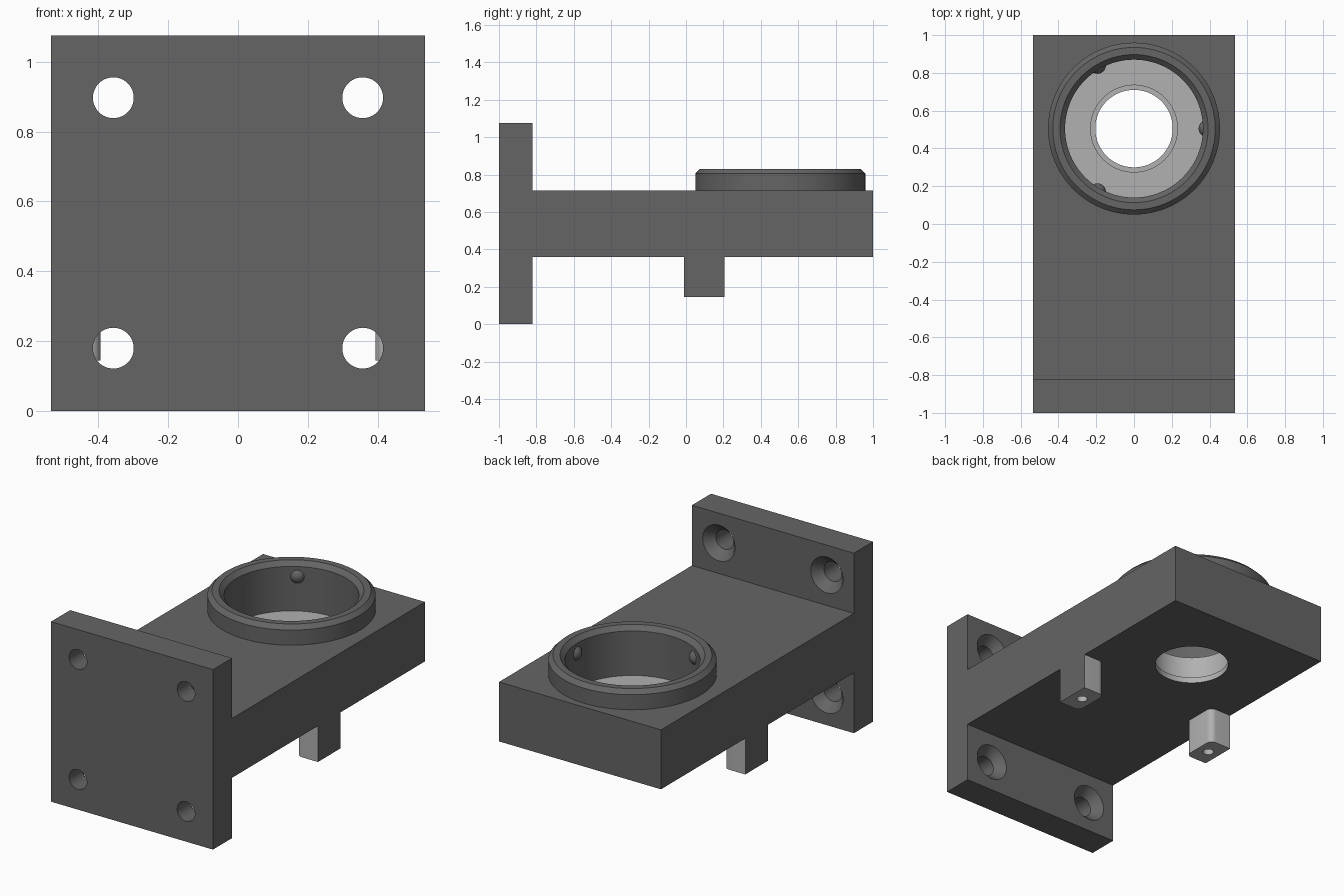
import bpy, bmesh, math
from mathutils import Matrix, Vector

if "Cube" in bpy.data.objects:
    bpy.data.objects.remove(bpy.data.objects["Cube"])

CY = 0.505      # y of the socket axis
ARM_BOTTOM, ARM_TOP, FLOOR = 0.36, 0.715, 0.5375
W = 0.535       # half width


def material(name, v):
    m = bpy.data.materials.new(name)
    m.diffuse_color = (v, v, v, 1)
    m.use_nodes = True
    m.node_tree.nodes["Principled BSDF"].inputs["Base Color"].default_value = m.diffuse_color
    return m


DARK = material("dark_grey", 0.13)
LIGHT = material("light_grey", 0.44)


def finish(bm, name):
    bmesh.ops.recalc_face_normals(bm, faces=bm.faces[:])
    me = bpy.data.meshes.new(name)
    bm.to_mesh(me)
    bm.free()
    me.materials.append(DARK)
    me.materials.append(LIGHT)
    ob = bpy.data.objects.new(name, me)
    bpy.context.collection.objects.link(ob)
    return ob


def prism(name, points, offset):
    """Closed outline extruded along offset."""
    bm = bmesh.new()
    face = bm.faces.new([bm.verts.new(p) for p in points])
    ext = bmesh.ops.extrude_face_region(bm, geom=[face], use_keep_orig=True)
    verts = [g for g in ext["geom"] if isinstance(g, bmesh.types.BMVert)]
    bmesh.ops.translate(bm, verts=verts, vec=offset)
    return finish(bm, name)


def lathe(name, profile, matrix, n=96, ring=False):
    """Turn (radius, height) points around z; capped solid or closed ring."""
    bm = bmesh.new()
    loops = [[bm.verts.new(matrix @ Vector((r * math.cos(2 * math.pi * i / n),
                                            r * math.sin(2 * math.pi * i / n), z)))
              for i in range(n)] for r, z in profile]
    pairs = list(zip(loops, loops[1:]))
    if ring:
        pairs.append((loops[-1], loops[0]))
    else:
        bm.faces.new(loops[0])
        bm.faces.new(loops[-1])
    for a, b in pairs:
        for i in range(n):
            j = (i + 1) % n
            bm.faces.new((a[i], a[j], b[j], b[i]))
    return finish(bm, name)


def cut(ob, cutter):
    mod = ob.modifiers.new("cut", 'BOOLEAN')
    mod.operation = 'DIFFERENCE'
    mod.solver = 'EXACT'
    mod.object = cutter
    bpy.context.view_layer.objects.active = ob
    bpy.ops.object.modifier_apply(modifier=mod.name)
    bpy.data.objects.remove(cutter)


def smooth(ob, angle=25):
    bpy.ops.object.select_all(action='DESELECT')
    ob.select_set(True)
    bpy.context.view_layer.objects.active = ob
    bpy.ops.object.shade_smooth_by_angle(angle=math.radians(angle))


# bracket body: mounting plate and arm as one side profile
outline = [(-1, 0), (-0.82, 0), (-0.82, ARM_BOTTOM), (1, ARM_BOTTOM), (1, ARM_TOP),
           (-0.82, ARM_TOP), (-0.82, 1.075), (-1, 1.075)]
body = prism("bracket_body", [(-W, y, z) for y, z in outline], (2 * W, 0, 0))

# socket bore with stepped through hole
axis = Matrix.Translation((0, CY, 0))
cut(body, lathe("bore_cutter", [(0.205, 0.2), (0.205, 0.395), (0.23, 0.395),
                                (0.23, FLOOR), (0.365, FLOOR), (0.365, 0.9)], axis))

# countersunk screw holes
for x in (-0.357, 0.357):
    for z in (0.18, 0.897):
        m = Matrix.Translation((x, 0, z)) @ Matrix.Rotation(-math.pi / 2, 4, 'X')
        cut(body, lathe("screw_cutter", [(0.0585, -1.1), (0.0585, -0.875),
                                         (0.107, -0.82), (0.107, -0.77)], m, 48))

# light socket floor and through-hole walls
for p in body.data.polygons:
    c = p.center
    inside = math.hypot(c.x, c.y - CY) < 0.37
    p.material_index = int(inside and ARM_BOTTOM + 0.005 < c.z < FLOOR + 0.005)
smooth(body)

# raised collar with chamfered rims
collar = lathe("socket_collar", [(0.365, ARM_TOP), (0.455, ARM_TOP), (0.455, 0.805),
                                 (0.43, 0.83), (0.392, 0.83), (0.365, 0.803)],
               axis, ring=True)
smooth(collar)

# detent balls in the socket wall
for k in range(3):
    a = k * 2 * math.pi / 3
    bm = bmesh.new()
    bmesh.ops.create_uvsphere(bm, u_segments=24, v_segments=16, radius=0.045,
                              matrix=Matrix.Translation((0.387 * math.cos(a),
                                                         CY + 0.387 * math.sin(a), 0.742)))
    smooth(finish(bm, f"detent_ball_{k + 1}"), 60)

# legs under the arm, inner corners rounded, with a pilot hole
Y0, Y1, XI, R = -0.01, 0.205, 0.393, 0.036
for s, side in ((-1, "left"), (1, "right")):
    pts = [(W, Y0), (W, Y1)]
    for cy, start in ((Y1 - R, 90), (Y0 + R, 180)):
        for i in range(9):
            a = math.radians(start + i * 90 / 8)
            pts.append((XI + R + R * math.cos(a), cy + R * math.sin(a)))
    leg = prism(f"{side}_leg", [(s * x, y, 0.145) for x, y in pts],
                (0, 0, ARM_BOTTOM - 0.145))
    hole = Matrix.Translation((s * (XI + W) / 2, (Y0 + Y1) / 2, 0))
    cut(leg, lathe("pilot_cutter", [(0.03, 0.1), (0.03, 0.34)], hole, 32))
    for p in leg.data.polygons:
        p.material_index = int(abs(p.center.x) < W - 0.001)
    smooth(leg)
